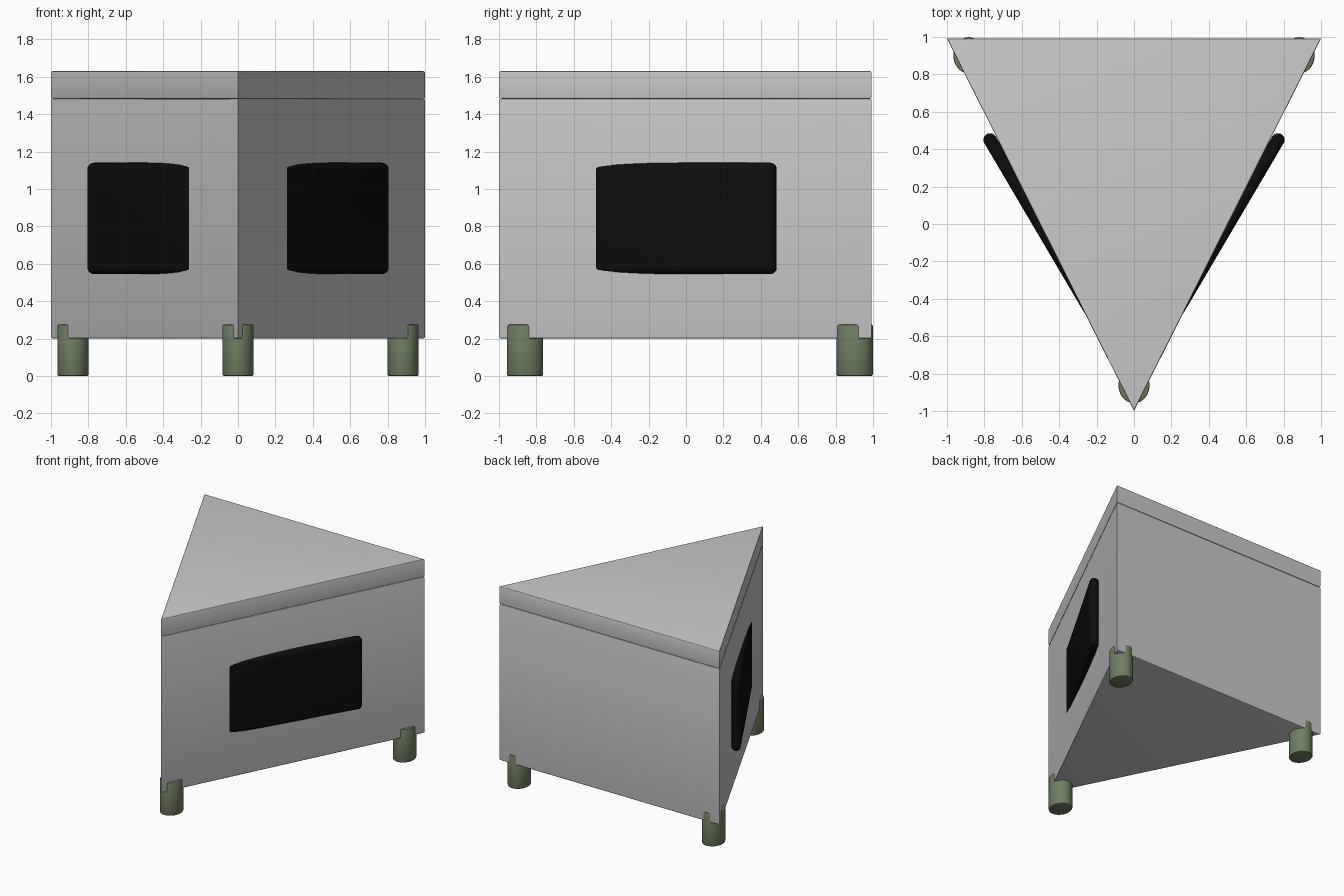
import bpy, bmesh, math
from mathutils import Matrix

cube = bpy.data.objects.get("Cube")
if cube:
    bpy.data.objects.remove(cube, do_unlink=True)


def make_material(name, colour):
    mat = bpy.data.materials.new(name)
    mat.use_nodes = True
    mat.diffuse_color = (*colour, 1)
    mat.node_tree.nodes["Principled BSDF"].inputs["Base Color"].default_value = (*colour, 1)
    return mat


grey = make_material("light grey", (0.6, 0.6, 0.6))
black = make_material("black", (0.004, 0.004, 0.004))
green = make_material("moss green", (0.16, 0.21, 0.12))


def finish(name, bm, mat):
    bmesh.ops.recalc_face_normals(bm, faces=bm.faces)
    mesh = bpy.data.meshes.new(name)
    bm.to_mesh(mesh)
    bm.free()
    mesh.materials.append(mat)
    obj = bpy.data.objects.new(name, mesh)
    bpy.context.collection.objects.link(obj)
    bpy.ops.object.select_all(action='DESELECT')
    obj.select_set(True)
    bpy.context.view_layer.objects.active = obj
    bpy.ops.object.shade_smooth_by_angle(angle=math.radians(35))
    return obj


def bevel(bm, edges, width, segments):
    bmesh.ops.bevel(bm, geom=edges, offset=width, segments=segments,
                    profile=0.5, affect='EDGES', clamp_overlap=True)


def triangle_block(name, z0, z1):
    """Triangular prism with softened top and bottom rims."""
    bm = bmesh.new()
    corners = [(0, -1), (1, 0.992), (-1, 0.992)]
    low = bm.faces.new([bm.verts.new((x, y, z0)) for x, y in corners])
    high = bmesh.ops.extrude_face_region(bm, geom=[low])["geom"]
    for v in high:
        if isinstance(v, bmesh.types.BMVert):
            v.co.z = z1
    rims = [e for e in bm.edges if abs(e.verts[0].co.z - e.verts[1].co.z) < 0.001]
    bevel(bm, rims, 0.008, 3)
    return finish(name, bm, grey)


def foot(name, x, y):
    """Slightly oval post that rises into the body."""
    height = 0.275
    bm = bmesh.new()
    bmesh.ops.create_cone(bm, cap_ends=True, segments=32, radius1=1, radius2=1, depth=height)
    bmesh.ops.transform(bm, verts=bm.verts, matrix=Matrix.Translation((x, y, height / 2))
                        @ Matrix.Diagonal((0.083, 0.097, 1, 1)))
    rims = [e for e in bm.edges if abs(e.verts[0].co.z - e.verts[1].co.z) < 0.001]
    bevel(bm, rims, 0.008, 2)
    return finish(name, bm, green)


def side_panel(name, side):
    """Round-edged slab that leans out of the wall towards the back."""
    length, thick, height = 1.12, 0.07, 0.595
    bm = bmesh.new()
    bmesh.ops.create_cube(bm, size=1, matrix=Matrix.Diagonal((length, thick, height, 1)))
    bevel(bm, bm.edges[:], 0.0345, 6)
    # Anchor the slab by the centre of its rounded rear end
    place = (Matrix.Translation((0.77, 0.45, 0.8425))
             @ Matrix.Rotation(math.radians(59.5), 4, 'Z')
             @ Matrix.Translation((thick / 2 - length / 2, 0, 0)))
    bmesh.ops.transform(bm, verts=bm.verts, matrix=Matrix.Diagonal((side, 1, 1, 1)) @ place)
    return finish(name, bm, black)


# Body and lid
triangle_block("body", 0.2, 1.482)
triangle_block("lid", 1.482, 1.63)

# Feet and side panels
foot("front_foot", 0, -0.861)
for label, side in (("left", 1), ("right", -1)):
    foot(label + "_back_foot", side * 0.883, 0.902)
    side_panel(label + "_panel", side)
